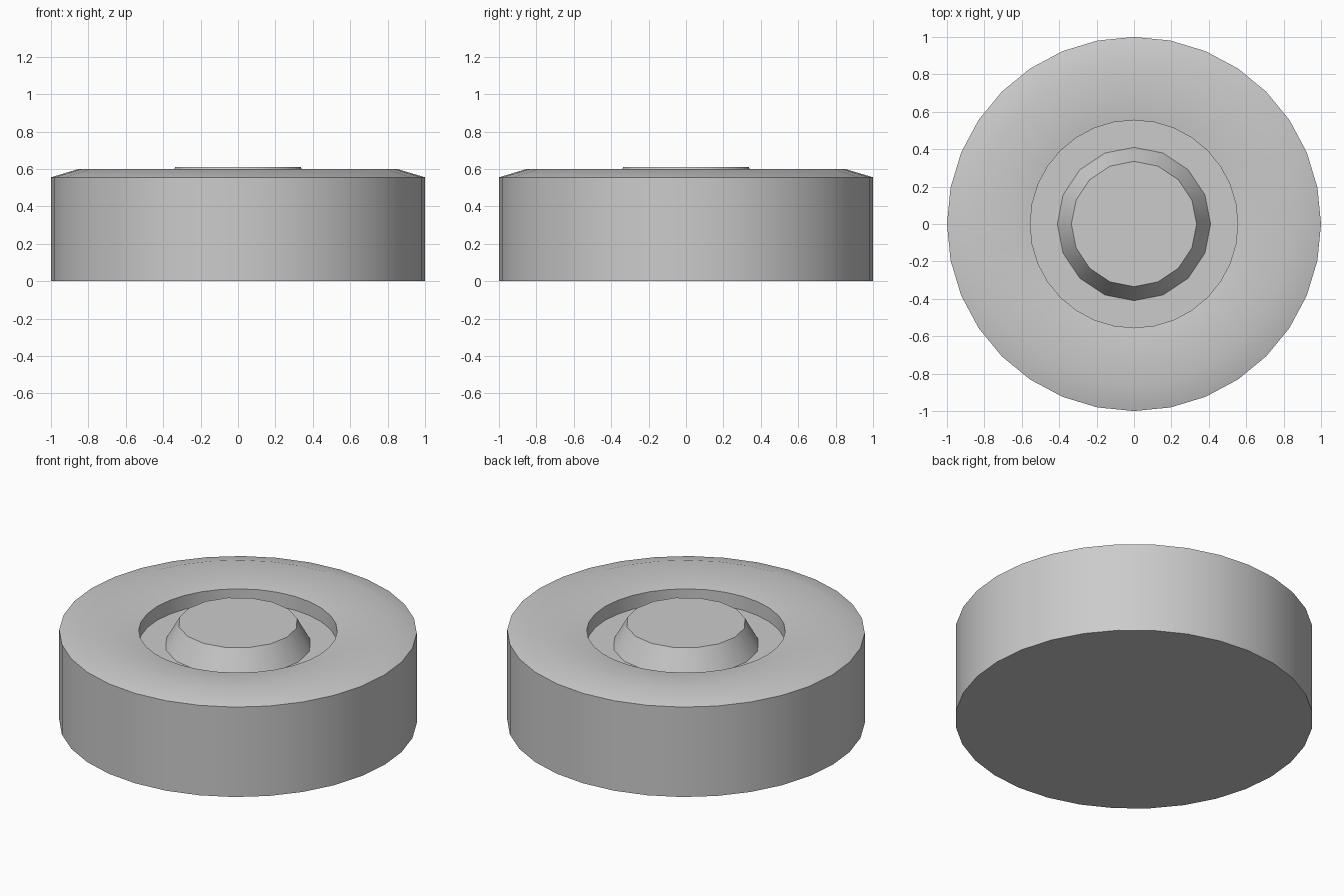
import bpy, bmesh
from math import cos, sin, tau, radians

if "Cube" in bpy.data.objects:
    bpy.data.objects.remove(bpy.data.objects["Cube"])


def lathe(name, profile, sides):
    """Turn (radius, height) points round z; cap both ends."""
    bm = bmesh.new()
    rings = [[bm.verts.new((r * cos(tau * i / sides), r * sin(tau * i / sides), z))
              for i in range(sides)] for r, z in profile]
    for low, high in zip(rings, rings[1:]):
        for i in range(sides):
            j = (i + 1) % sides
            bm.faces.new((low[i], low[j], high[j], high[i]))
    bm.faces.new(rings[0][::-1])
    bm.faces.new(rings[-1])
    mesh = bpy.data.meshes.new(name)
    bm.to_mesh(mesh)
    bm.free()
    obj = bpy.data.objects.new(name, mesh)
    bpy.context.collection.objects.link(obj)
    bpy.ops.object.select_all(action='DESELECT')
    obj.select_set(True)
    bpy.context.view_layer.objects.active = obj
    bpy.ops.object.shade_smooth_by_angle(angle=radians(30))
    return obj


# Round body: gently crowned top around a sunken well
lathe("body", [(1, 0), (1, 0.555), (0.85, 0.6), (0.555, 0.56), (0.555, 0.475)], 32)

# Tapered button standing in the well
lathe("button", [(0.41, 0.475), (0.335, 0.61)], 16)
